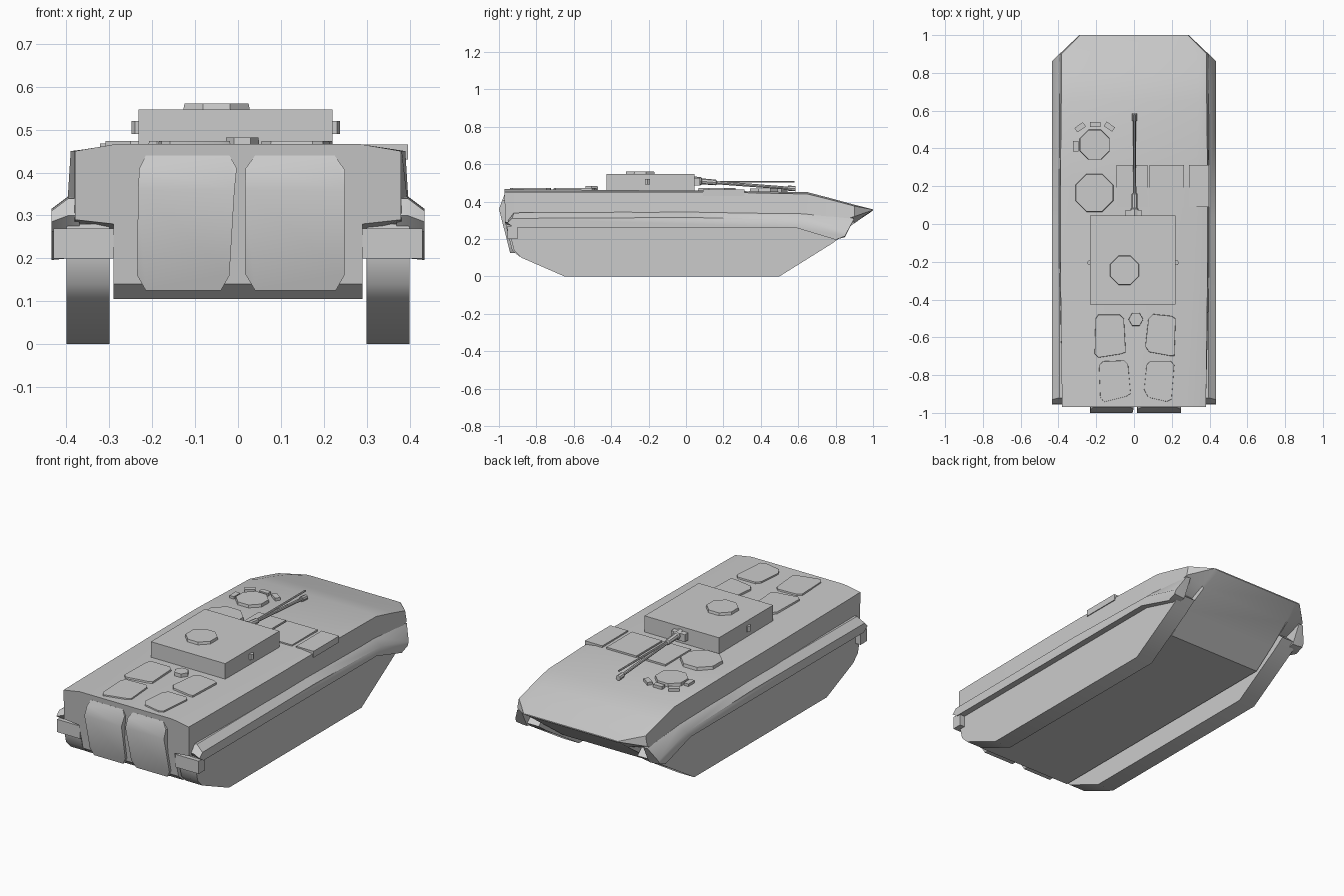
import bpy, bmesh, math
from mathutils import Vector

if "Cube" in bpy.data.objects:
    bpy.data.objects.remove(bpy.data.objects["Cube"])


def make(name, verts, faces):
    bm = bmesh.new()
    vs = [bm.verts.new(v) for v in verts]
    for f in faces:
        bm.faces.new([vs[i] for i in f])
    bmesh.ops.recalc_face_normals(bm, faces=bm.faces)
    me = bpy.data.meshes.new(name)
    bm.to_mesh(me)
    bm.free()
    ob = bpy.data.objects.new(name, me)
    bpy.context.collection.objects.link(ob)
    return ob


def loft(name, rings):
    n = len(rings[0])
    verts = [p for r in rings for p in r]
    faces = [tuple(range(n)), tuple(range(len(verts) - n, len(verts)))]
    for k in range(len(rings) - 1):
        for i in range(n):
            j = (i + 1) % n
            faces.append((k*n + i, k*n + j, (k+1)*n + j, (k+1)*n + i))
    return make(name, verts, faces)


def plate(name, outline, z0, z1, inset=1.0):
    cx = sum(p[0] for p in outline) / len(outline)
    cy = sum(p[1] for p in outline) / len(outline)
    top = [(cx + (x-cx)*inset, cy + (y-cy)*inset, z1) for x, y in outline]
    return loft(name, [[(x, y, z0) for x, y in outline], top])


def rect(x0, x1, y0, y1):
    return [(x0, y0), (x1, y0), (x1, y1), (x0, y1)]


def ngon(cx, cy, r, n, turn=0.0):
    return [(cx + r*math.cos(turn + 2*math.pi*i/n), cy + r*math.sin(turn + 2*math.pi*i/n)) for i in range(n)]


def rod(name, stations, n=8):
    # stations: (x, y, z, radius) running along y
    return loft(name, [[(x + r*math.cos(2*math.pi*i/n), y, z + r*math.sin(2*math.pi*i/n))
                        for i in range(n)] for x, y, z, r in stations])


# Hull: half cross-sections (roof edge, shoulder, side bottom, inner corner, belly edge)
sections = [
    (-0.97, [(.28, .467), (.38, .45), (.38, .29), (.29, .28), (.29, .14)]),
    (-0.89, [(.285, .466), (.382, .45), (.382, .28), (.29, .26), (.29, .105)]),
    (-0.20, [(.31, .46), (.39, .45), (.40, .29), (.29, .26), (.29, .105)]),
    (0.20, [(.33, .457), (.39, .45), (.40, .29), (.29, .26), (.29, .105)]),
    (0.65, [(.34, .45), (.385, .44), (.40, .28), (.29, .25), (.29, .105)]),
    (0.78, [(.34, .416), (.385, .408), (.40, .28), (.29, .24), (.29, .20)]),
    (0.90, [(.33, .383), (.385, .376), (.395, .32), (.29, .292), (.28, .284)]),
    (1.00, [(.26, .358), (.285, .357), (.29, .355), (.285, .353), (.26, .352)]),
]
rings = []
for y, half in sections:
    def yy(z):
        return y + max(0, .3 - z)*.25 if y == -0.97 else y
    rings.append([(x, yy(z), z) for x, z in half] + [(-x, yy(z), z) for x, z in reversed(half)])
loft("hull", rings)

# Tracks and fenders
track = [(-.65, 0), (.5, 0), (.78, .175), (.85, .225), (.80, .27), (.58, .28),
         (-.93, .28), (-.94, .22), (-.92, .14), (-.88, .10)]
fender_in = [(-.95, .30), (-.92, .34), (.03, .345), (.62, .335), (.90, .31), (.85, .21), (.80, .20), (.58, .262), (-.92, .262)]
fender_out = [(-.955, .285), (-.93, .31), (.03, .315), (.62, .30), (.86, .235), (.85, .215), (.80, .196), (.58, .262), (-.92, .262)]
for s, side in ((-1, "left"), (1, "right")):
    loft("track_" + side, [[(s*x, y, z) for y, z in track] for x in (.30, .40)])
    loft("fender_" + side, [[(s*.37, y, z) for y, z in fender_in],
                            [(s*.395, y, z) for y, z in fender_in],
                            [(s*.435, y, z) for y, z in fender_out]])
    # rear mud flap
    plate("mud_flap_" + side, rect(*sorted((s*.29, s*.43)), -.955, -.90), .20, .27)


# Bulged rear doors
def door(name, pts):
    def bulge(z):
        return -.97 - .03*(.44 - z)/.08 if z >= .36 else -1.0 + .06*(.36 - z)/.235
    n = len(pts)
    front = [(x, bulge(z), z) for x, z in pts]
    back = [(x, -.91, z) for x, z in pts]
    a, b = [i for i, p in enumerate(pts) if p[1] == .36]
    faces = [tuple(range(a, b + 1)), tuple(list(range(b, n)) + list(range(0, a + 1)))]
    faces += [(i, (i+1) % n, n + (i+1) % n, n + i) for i in range(n)]
    make(name, front + back, faces)


door("rear_door_left", [(-.215, .44), (-.02, .44), (-.003, .41), (-.008, .36), (-.02, .16), (-.04, .125),
                        (-.215, .125), (-.235, .16), (-.233, .36), (-.23, .41)])
door("rear_door_right", [(.04, .44), (.225, .44), (.25, .405), (.25, .36), (.248, .16), (.228, .125),
                         (.04, .125), (.016, .165), (.016, .36), (.018, .41)])

# Turret, cupola and mantlet
plate("turret", rect(-.232, .22, -.425, .045), .44, .547)
plate("cupola", ngon(-.05, -.245, .085, 8, math.pi/8), .54, .561, .95)
plate("mantlet", rect(-.045, .04, .03, .075), .485, .525)
for s in (-1, 1):
    plate("turret_lug", ngon(-.005 + s*.228, -.205, .015, 6), .49, .52)

# Main gun and thin upper barrel
rod("main_gun", [(.003, .04, .512, .022), (.003, .08, .509, .022), (.003, .085, .508, .016),
                 (.003, .16, .502, .015), (.003, .165, .501, .009), (.003, .545, .472, .008)])
rod("muzzle", [(.003, .545, .472, .014), (.003, .585, .469, .014)])
rod("upper_barrel", [(.003, .05, .506, .006), (.003, .58, .506, .005)], 6)

# Round roof hatches and periscopes
plate("driver_hatch", ngon(-.208, .42, .088, 8, math.pi/8), .44, .47, .95)
plate("crew_hatch", ngon(-.21, .165, .112, 8, math.pi/8), .44, .473, .95)
for cx, cy, turn in ((-.285, .512, .6), (-.205, .527, 0), (-.13, .515, -.6), (-.308, .412, math.pi/2)):
    c, s = math.cos(turn), math.sin(turn)
    plate("periscope", [(cx + c*x - s*y, cy + s*x + c*y) for x, y in rect(-.027, .027, -.014, .014)], .44, .468)

# Engine deck panels
for x0, x1, z0 in ((-.093, .072, .44), (.083, .265, .44), (.29, .396, .43)):
    plate("deck_panel", rect(x0, x1, .09, .312), z0, .465)

# Rear troop hatches and vent
hatches = [
    [(-.205, -.50), (-.19, -.478), (-.075, -.478), (-.052, -.50), (-.042, -.68), (-.065, -.69), (-.19, -.71), (-.21, -.69)],
    [(.075, -.50), (.10, -.475), (.20, -.485), (.222, -.50), (.215, -.70), (.19, -.70), (.08, -.68), (.058, -.65)],
    [(-.187, -.745), (-.165, -.725), (-.05, -.72), (-.03, -.74), (-.016, -.90), (-.04, -.915), (-.16, -.945), (-.18, -.92)],
    [(.065, -.745), (.085, -.722), (.195, -.722), (.215, -.745), (.20, -.93), (.175, -.943), (.075, -.92), (.052, -.88)],
]
for outline in hatches:
    plate("troop_hatch", outline, .45, .473, .97)
plate("roof_vent", ngon(.01, -.505, .04, 6), .45, .482, .95)

# Smooth shading with sharp edges kept
for ob in bpy.context.collection.objects:
    ob.select_set(True)
    bpy.context.view_layer.objects.active = ob
bpy.ops.object.shade_smooth_by_angle(angle=math.radians(35))
